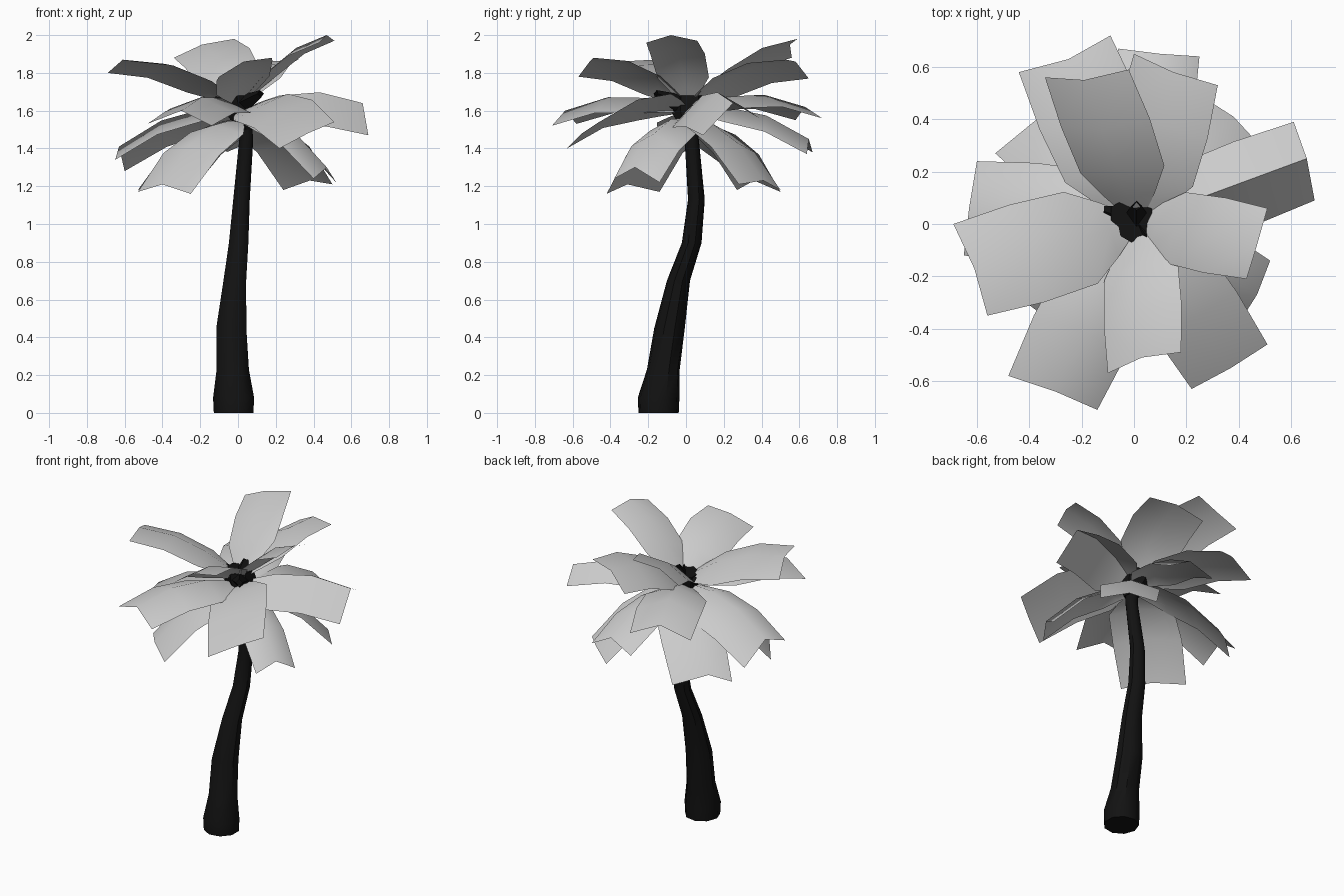
import bpy
import bmesh
import math
from mathutils import Vector

if "Cube" in bpy.data.objects:
    bpy.data.objects.remove(bpy.data.objects["Cube"], do_unlink=True)


def material(name, grey):
    mat = bpy.data.materials.new(name)
    mat.use_nodes = True
    colour = (grey, grey, grey, 1)
    mat.diffuse_color = colour
    bsdf = mat.node_tree.nodes["Principled BSDF"]
    bsdf.inputs["Base Color"].default_value = colour
    bsdf.inputs["Roughness"].default_value = 0.9
    return mat


BARK = material("black bark", 0.006)
LEAF = material("pale grey leaf", 0.6)


def finish(bm, name, mat, angle):
    mesh = bpy.data.meshes.new(name)
    bm.to_mesh(mesh)
    bm.free()
    mesh.materials.append(mat)
    obj = bpy.data.objects.new(name, mesh)
    bpy.context.collection.objects.link(obj)
    bpy.ops.object.select_all(action="DESELECT")
    obj.select_set(True)
    bpy.context.view_layer.objects.active = obj
    bpy.ops.object.shade_smooth_by_angle(angle=math.radians(angle))
    return obj


def tube(name, rings, sides):
    """Skin a stack of horizontal rings given as (x, y, z, radius)."""
    bm = bmesh.new()
    loops = []
    for x, y, z, r in rings:
        loops.append([bm.verts.new((x + r * math.cos(a), y + r * math.sin(a), z))
                      for a in (math.tau * (i + 0.5) / sides for i in range(sides))])
    for low, high in zip(loops, loops[1:]):
        for i in range(sides):
            j = (i + 1) % sides
            bm.faces.new((low[i], low[j], high[j], high[i]))
    bm.faces.new(loops[0][::-1])
    bm.faces.new(loops[-1])
    return finish(bm, name, BARK, 40)


# Leaning trunk with a flared foot
tube("trunk", [(-.02, -.145, 0, .108), (-.02, -.145, .08, .112), (-.025, -.12, .23, .088),
               (-.033, -.087, .45, .082), (-.015, -.04, .7, .062), (.005, .03, .9, .053),
               (.02, .055, 1.13, .045), (.045, .03, 1.45, .038), (.03, .01, 1.58, .04)], 9)

# Dark heart of the crown
tube("crown_heart", [(.04, .02, 1.5, .045), (.01, .02, 1.6, .1), (-.01, .02, 1.68, .09)], 6)

# Frond: pointed base, wide shoulder, folded along the midrib
STATIONS = [(0, .12), (.16, .6), (.32, 1), (.65, 1.06), (1, 1)]


def frond(name, base_z, arch, left, middle, right):
    base, tip = Vector((.01, .01, base_z)), Vector(middle)
    bm = bmesh.new()
    rows = []
    for t, width in STATIONS:
        spine = base.lerp(tip, t) + Vector((0, 0, arch * math.sin(math.pi * t)))
        rows.append([bm.verts.new(spine + (Vector(c) - tip) * width)
                     for c in (left, middle, right)])
    for near, far in zip(rows, rows[1:]):
        for i in range(2):
            bm.faces.new((near[i], near[i + 1], far[i + 1], far[i]))
    bmesh.ops.recalc_face_normals(bm, faces=bm.faces)
    if sum(f.normal.z for f in bm.faces) < 0:
        bmesh.ops.reverse_faces(bm, faces=bm.faces)
    finish(bm, name, LEAF, 60)


# Each tier: base height, arch, then tip corners and midrib tip per frond
TIERS = {
    "upper": (1.63, .07, {
        "back_right": ((-.34, .56, 1.88), (-.19, .55, 1.95), (-.02, .59, 1.98)),
        "back_left": ((0, .65, 1.77), (.15, .58, 1.86), (.32, .53, 1.87)),
        "left": ((.43, -.21, 1.96), (.47, -.08, 2.0), (.51, .06, 1.97)),
        "right": ((-.69, 0, 1.8), (-.61, -.17, 1.87), (-.56, -.35, 1.86)),
        "front": ((-.1, -.57, 1.78), (.03, -.51, 1.86), (.18, -.49, 1.88))}),
    "middle": (1.6, .08, {
        "back_right": ((-.44, .58, 1.55), (-.25, .63, 1.62), (-.09, .72, 1.56)),
        "back": ((-.06, .67, 1.38), (.1, .65, 1.45), (.25, .64, 1.37)),
        "left": ((.61, .39, 1.56), (.66, .25, 1.64), (.69, .09, 1.47)),
        "right": ((-.6, .24, 1.28), (-.63, .06, 1.41), (-.65, -.12, 1.34)),
        "front_right": ((-.48, -.58, 1.53), (-.3, -.64, 1.6), (-.14, -.71, 1.52)),
        "front_left": ((.22, -.63, 1.4), (.37, -.55, 1.48), (.51, -.46, 1.54))}),
    "lower": (1.55, .1, {
        "front_right": ((-.53, -.14, 1.17), (-.4, -.31, 1.21), (-.25, -.42, 1.16)),
        "front_left": ((.4, -.38, 1.24), (.47, -.27, 1.3), (.52, -.14, 1.22)),
        "back_left": ((.24, .5, 1.18), (.38, .41, 1.23), (.5, .28, 1.21)),
        "back_right": ((-.53, .27, 1.18), (-.42, .36, 1.23), (-.25, .5, 1.17))}),
}
for tier, (base_z, arch, fronds) in TIERS.items():
    for side, tips in fronds.items():
        frond(f"{tier}_frond_{side}", base_z, arch, *tips)


# Dark pointed stalks poking out between the fronds
def stalk(name, tip):
    bm = bmesh.new()
    bmesh.ops.create_cone(bm, segments=4, radius1=.06, radius2=.02, depth=1)
    start, end = Vector((.01, .01, 1.62)), Vector(tip)
    way = end - start
    turn = way.to_track_quat("Z", "Y")
    for v in bm.verts:
        v.co.z = (v.co.z + .5) * way.length
        v.co = start + turn @ v.co
    finish(bm, name, BARK, 30)


for side, tip in {"front_left": (.12, -.16, 1.69), "back": (.01, .07, 1.73),
                  "right": (-.12, .05, 1.66)}.items():
    stalk(f"{side}_stalk", tip)
